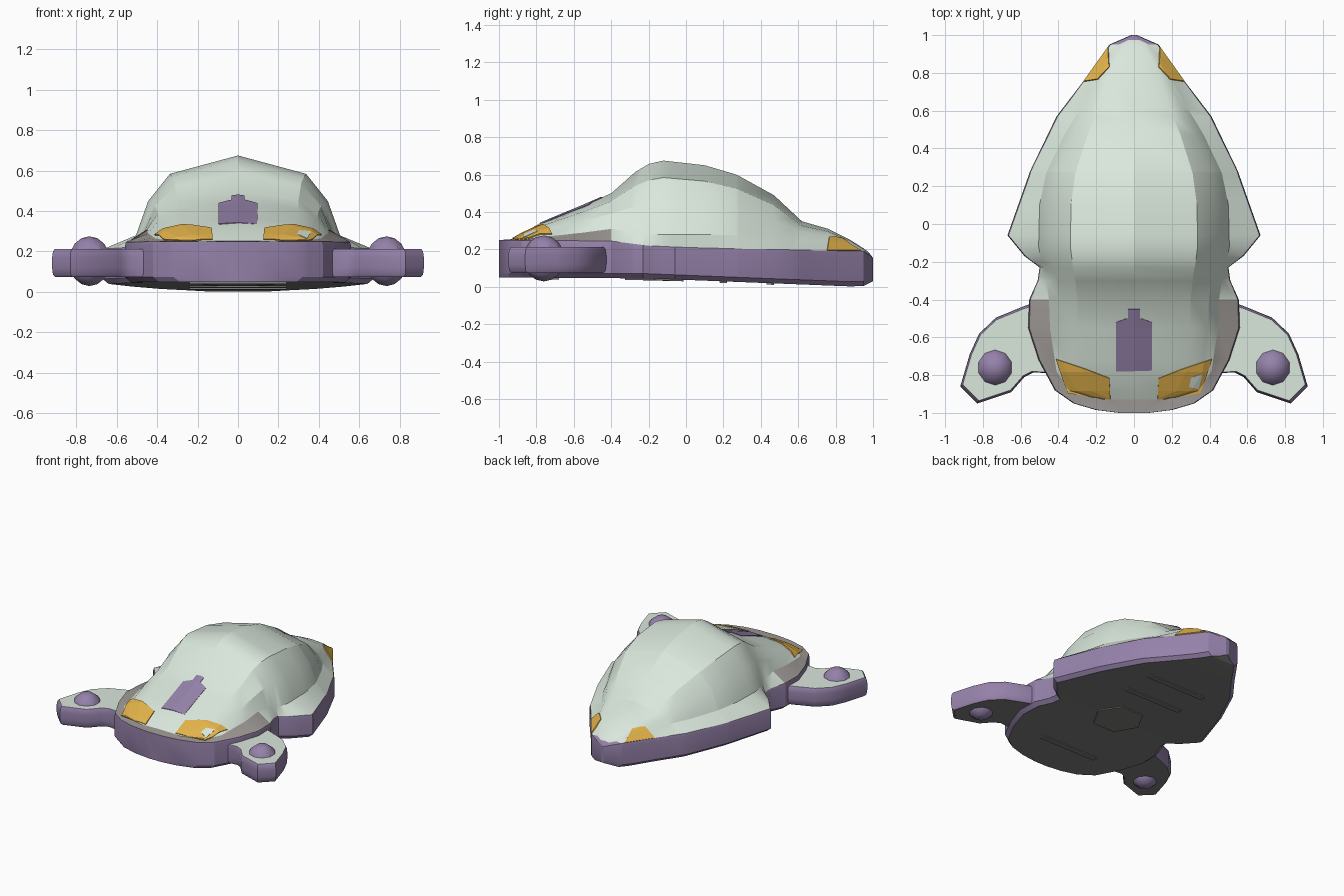
import bpy, bmesh, math
from mathutils import Vector

if "Cube" in bpy.data.objects:
    bpy.data.objects.remove(bpy.data.objects["Cube"])


def material(name, rgb):
    m = bpy.data.materials.new(name)
    m.diffuse_color = (*rgb, 1)
    m.use_nodes = True
    m.node_tree.nodes["Principled BSDF"].inputs["Base Color"].default_value = m.diffuse_color
    return m


PALE = material("pale green", (0.70, 0.80, 0.715))
PURPLE = material("dusty purple", (0.30, 0.222, 0.40))
GREY = material("warm grey", (0.35, 0.325, 0.31))
DARK = material("dark grey", (0.21, 0.21, 0.205))
AMBER = material("amber", (0.77, 0.45, 0.07))


def finish(name, bm, mats, angle=22):
    me = bpy.data.meshes.new(name)
    bm.to_mesh(me)
    bm.free()
    for m in mats:
        me.materials.append(m)
    ob = bpy.data.objects.new(name, me)
    bpy.context.collection.objects.link(ob)
    if angle:
        bpy.ops.object.select_all(action='DESELECT')
        ob.select_set(True)
        bpy.context.view_layer.objects.active = ob
        bpy.ops.object.shade_smooth_by_angle(angle=math.radians(angle))
    else:
        me.shade_flat()
    return ob


def interp(table, y):
    for a, b in zip(table, table[1:]):
        if y <= b[0]:
            t = (y - a[0]) / (b[0] - a[0])
            return [p + (q - p) * t for p, q in zip(a[1:], b[1:])]
    return list(table[-1][1:])


# Plan outline: (y, half width)
OUTLINE = [(-1, .08), (-.985, .2), (-.95, .32), (-.88, .42), (-.72, .505), (-.55, .56),
           (-.4, .555), (-.3, .51), (-.23, .50), (-.17, .58), (-.06, .67), (.28, .55),
           (.57, .41), (.76, .265), (.95, .13), (1, .015)]
# Dome: (y, half width, base height, crown height)
DOME = [(-1, .05, .25, .25), (-.93, .16, .25, .255), (-.88, .34, .253, .285),
        (-.78, .41, .265, .34), (-.55, .445, .29, .435), (-.4, .45, .31, .50),
        (-.27, .47, .29, .615), (-.2, .49, .28, .657), (-.12, .505, .28, .675),
        (.1, .50, .28, .65), (.27, .465, .275, .60), (.47, .37, .26, .49),
        (.62, .28, .25, .35), (.76, .21, .25, .31), (.88, .13, .225, .25),
        (.95, .08, .195, .205), (.975, .03, .18, .187), (1, .001, .155, .155)]
BAND_TOP = [(-1, .25), (-.4, .245), (-.2, .22), (0, .21), (.95, .19), (1, .155)]
BAND_LOW = [(-1, .05), (-.2, .045), (.94, 0), (1, .03)]
YS = sorted({r[0] for r in OUTLINE + DOME})


def dome_section(y):
    e, = interp(OUTLINE, y)
    w, b, h = interp(DOME, y)
    e -= .006
    w = min(w, e - .008)
    return [(0, h), (.667 * w, b + .77 * (h - b)), (.88 * w, b + .43 * (h - b)),
            (w, b), (e, interp(BAND_TOP, y)[0])]


def band_section(y):
    e, = interp(OUTLINE, y)
    t, b = interp(BAND_TOP, y)[0], interp(BAND_LOW, y)[0]
    return [(0, b), (max(e - .03, .004), b), (e, b + .025), (e, t - .02), (e - .006, t)]


def loft(section, rule, cap=False):
    """Skin symmetric sections along y; rule(strip, y) gives the material."""
    bm = bmesh.new()
    rows = []
    for y in YS:
        half = section(y)
        pts = half[::-1] + [(-x, z) for x, z in half[1:]]
        rows.append([bm.verts.new((x, y, z)) for x, z in pts])
    n = len(rows[0]) // 2
    for i in range(len(rows) - 1):
        for j in range(2 * n):
            f = bm.faces.new((rows[i][j], rows[i][j + 1], rows[i + 1][j + 1], rows[i + 1][j]))
            strip = n - 1 - j if j < n else j - n
            f.material_index = rule(strip, (YS[i] + YS[i + 1]) / 2)
    if cap:
        bm.faces.new(rows[0]).material_index = 1
        bm.faces.new(rows[-1]).material_index = 1
    bmesh.ops.recalc_face_normals(bm, faces=bm.faces)
    return bm


def face_up(bm, sign=1):
    bm.normal_update()
    if sign * sum(f.normal.z * f.calc_area() for f in bm.faces) < 0:
        bmesh.ops.reverse_faces(bm, faces=bm.faces)


# Upper shell with grey front deck and purple tail tip
hull = loft(dome_section, lambda s, y: 2 if y > .975 or (y > .95 and s == 3) else
            1 if y < -.93 or (s == 3 and y < -.4) else 0)
face_up(hull)
hull_source = hull.copy()
finish("upper_shell", hull, [PALE, GREY, PURPLE])

# Side band and flat underside
band = loft(band_section, lambda s, y: 0 if s == 0 else 1, cap=True)
face_up(band, -1)
finish("side_band", band, [DARK, PURPLE])


# Thin plates cut from the shell surface by a convex plan polygon
def plate(name, poly, mat, lift=.007):
    bm = hull_source.copy()
    area = sum(a[0] * b[1] - b[0] * a[1] for a, b in zip(poly, poly[1:] + poly[:1]))
    if area < 0:
        poly = poly[::-1]
    for a, b in zip(poly, poly[1:] + poly[:1]):
        bmesh.ops.bisect_plane(bm, geom=bm.verts[:] + bm.edges[:] + bm.faces[:],
                               plane_co=(*a, 0), plane_no=(b[1] - a[1], a[0] - b[0], 0),
                               clear_outer=True)
    for f in bm.faces:
        f.material_index = 0
    face_up(bm)
    ob = finish(name, bm, [mat], 0)
    mod = ob.modifiers.new("thickness", 'SOLIDIFY')
    mod.thickness = lift
    mod.offset = 1


FRONT = [(.125, -.925), (.35, -.895), (.41, -.715), (.26, -.765), (.13, -.815)]
REAR = [(.135, .935), (.13, .83), (.19, .765), (.285, .75), (.28, .78)]
for side, s in (("right", 1), ("left", -1)):
    plate(side + "_front_light", [(s * x, y) for x, y in FRONT], AMBER)
    plate(side + "_rear_light", [(s * x, y) for x, y in REAR], AMBER)
plate("front_light_glint", [(.29, -.86), (.34, -.87), (.36, -.79), (.30, -.81)], PALE, .009)
plate("hood_vent", [(-.095, -.78), (.095, -.78), (.095, -.52), (.04, -.50),
                    (-.04, -.50), (-.095, -.52)], PURPLE, .004)
plate("hood_vent_neck", [(-.032, -.505), (.032, -.505), (.032, -.45), (-.032, -.45)], PURPLE, .004)

# Side fins: stacked outlines with inset pale top and dark bottom
FIN = [(.46, -.40), (.57, -.43), (.73, -.495), (.82, -.58), (.87, -.69), (.92, -.86),
       (.83, -.95), (.65, -.89), (.58, -.81), (.53, -.785), (.46, -.79)]


def fin(name, s):
    bm = bmesh.new()
    rings = []
    for k, z in ((.93, .073), (.98, .085), (1, .12), (1, .17), (.98, .2), (.94, .213)):
        rings.append([bm.verts.new((s * (.7 + (x - .7) * k), -.7 + (y + .7) * k, z))
                      for x, y in FIN])
    n = len(FIN)
    for a, b in zip(rings, rings[1:]):
        for i in range(n):
            bm.faces.new((a[i], a[(i + 1) % n], b[(i + 1) % n], b[i]))
    bm.faces.new(rings[0]).material_index = 2
    bm.faces.new(rings[-1]).material_index = 1
    bmesh.ops.recalc_face_normals(bm, faces=bm.faces)
    finish(name, bm, [PURPLE, PALE, DARK], 40)


# Round thrusters set through the fins
def thruster(name, s):
    bm = bmesh.new()
    bmesh.ops.create_uvsphere(bm, u_segments=10, v_segments=8, radius=1)
    bmesh.ops.scale(bm, vec=(.108, .11, .123), verts=bm.verts)
    bmesh.ops.translate(bm, vec=(s * .735, -.76, .152), verts=bm.verts)
    finish(name, bm, [PURPLE], 30)


for side, s in (("right", 1), ("left", -1)):
    fin(side + "_fin", s)
    thruster(side + "_thruster", s)


# Underside ribs and hexagonal hatch, slightly proud of the belly
def belly_plate(name, pts):
    bm = bmesh.new()
    vs = [[bm.verts.new((x, y, interp(BAND_LOW, y)[0] + dz)) for x, y in pts]
          for dz in (-.008, .004)]
    n = len(pts)
    for i in range(n):
        bm.faces.new((vs[0][i], vs[0][(i + 1) % n], vs[1][(i + 1) % n], vs[1][i]))
    bm.faces.new(vs[0])
    bm.faces.new(vs[1])
    bmesh.ops.recalc_face_normals(bm, faces=bm.faces)
    finish(name, bm, [DARK])


for i, y in enumerate((-.70, .2, .45)):
    belly_plate(f"belly_rib_{i + 1}", [(-.24, y - .02), (.24, y - .02), (.24, y + .02), (-.24, y + .02)])
belly_plate("belly_hatch", [(.18 * math.cos(k * math.pi / 3), -.17 + .18 * math.sin(k * math.pi / 3))
                            for k in range(6)])
hull_source.free()
